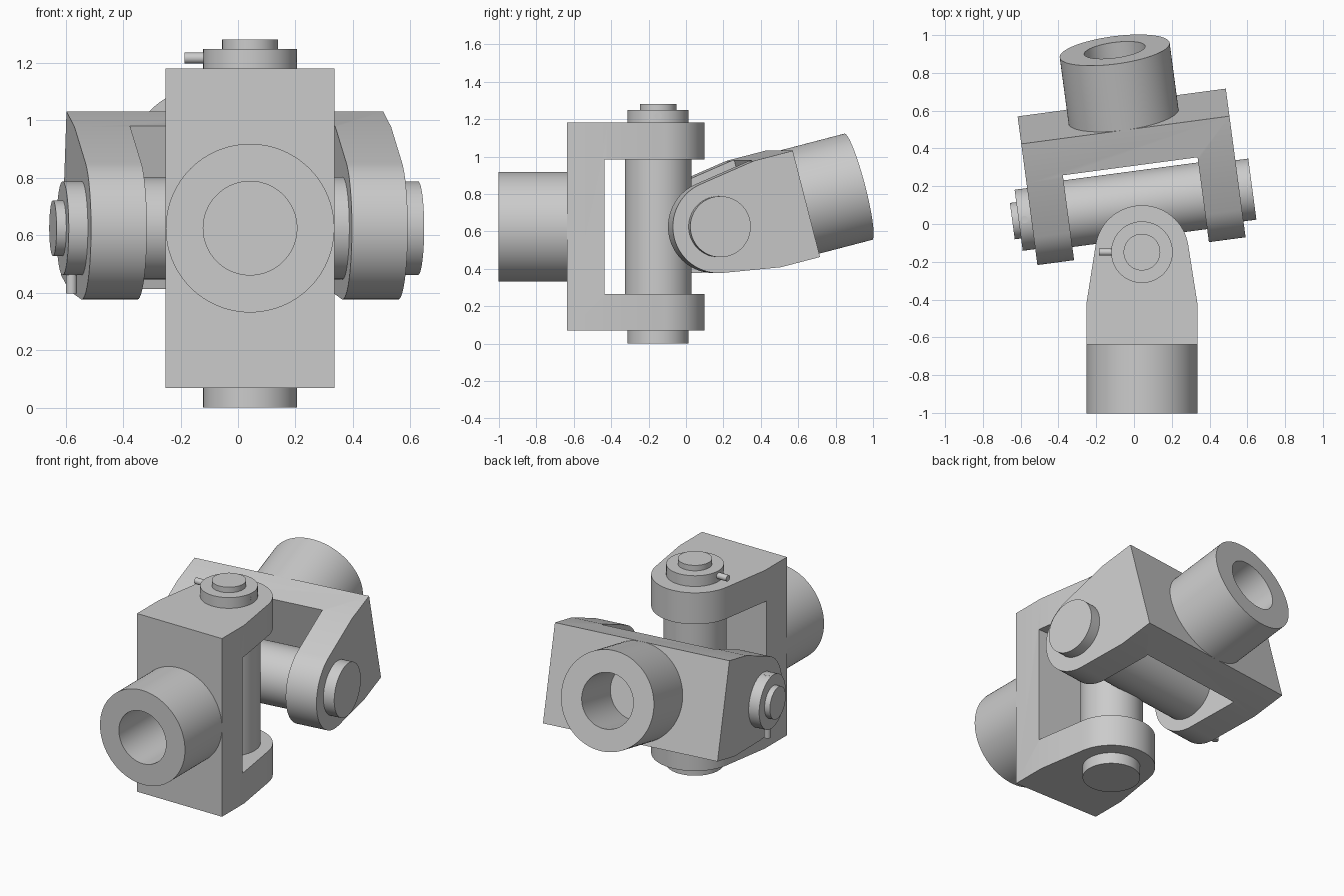
import bpy, bmesh
from math import sin, cos, pi, radians
from mathutils import Vector, Matrix

if "Cube" in bpy.data.objects:
    bpy.data.objects.remove(bpy.data.objects["Cube"])

# Local frame of each half: pin along Z through the origin, tube towards -Y
SEG = 96
ARM_R, HALF_W, HALF_H, GAP = 0.248, 0.2935, 0.556, 0.36
KNEE, PLATE, END = -0.27, -0.488, -0.853
PIN_R, BODY_R = 0.163, 0.178


def finish(bm, name, mat):
    bmesh.ops.remove_doubles(bm, verts=bm.verts, dist=1e-5)
    bmesh.ops.recalc_face_normals(bm, faces=bm.faces)
    me = bpy.data.meshes.new(name)
    bm.to_mesh(me)
    bm.free()
    ob = bpy.data.objects.new(name, me)
    bpy.context.collection.objects.link(ob)
    ob.matrix_world = mat
    return ob


def select(ob):
    bpy.ops.object.select_all(action='DESELECT')
    ob.select_set(True)
    bpy.context.view_layer.objects.active = ob


def smooth(ob):
    select(ob)
    bpy.ops.object.shade_smooth_by_angle(angle=radians(25))


def lathe(name, profile, mat, closed=False):
    """Turn (radius, height) points about local Z."""
    bm = bmesh.new()
    vs = [bm.verts.new((r, 0, h)) for r, h in profile]
    es = [bm.edges.new(p) for p in zip(vs, vs[1:])]
    if closed:
        es.append(bm.edges.new((vs[-1], vs[0])))
    bmesh.ops.spin(bm, geom=vs + es, cent=(0, 0, 0), axis=(0, 0, 1),
                   angle=2 * pi, steps=SEG)
    ob = finish(bm, name, mat)
    smooth(ob)
    return ob


def prism(name, outline, z0, z1, mat):
    bm = bmesh.new()
    face = bm.faces.new([bm.verts.new((x, y, z0)) for x, y in outline])
    new = bmesh.ops.extrude_face_region(bm, geom=[face])['geom']
    bmesh.ops.translate(bm, vec=(0, 0, z1 - z0),
                        verts=[v for v in new if isinstance(v, bmesh.types.BMVert)])
    return finish(bm, name, mat)


def yoke(prefix, mat):
    # fork: rounded, tapered outline with a slot cut between the arms
    a0 = radians(9.5)
    arc = [a0 + (pi - 2 * a0) * i / 40 for i in range(41)]
    outline = [(HALF_W, PLATE), (HALF_W, KNEE)]
    outline += [(ARM_R * cos(a), ARM_R * sin(a)) for a in arc]
    outline += [(-HALF_W, KNEE), (-HALF_W, PLATE)]
    fork = prism(prefix + "_fork", outline, -HALF_H, HALF_H, mat)
    slot = prism("slot_cutter", [(-1, -0.288), (1, -0.288), (1, 1), (-1, 1)], -GAP, GAP, mat)
    slot.hide_render = True
    mod = fork.modifiers.new("slot", 'BOOLEAN')
    mod.operation, mod.object, mod.solver = 'DIFFERENCE', slot, 'EXACT'
    select(fork)
    bpy.ops.object.modifier_apply(modifier="slot")
    bpy.data.objects.remove(slot)
    smooth(fork)
    # shaft socket, its bore stopping at the fork plate
    turn = Matrix.Rotation(radians(90), 4, 'X')
    lathe(prefix + "_socket", [(0.2935, -PLATE), (0.2935, -END), (PIN_R, -END), (PIN_R, -PLATE)],
          mat @ turn, closed=True)


def pin(prefix, mat):
    # stepped pin with collar and end stub
    lathe(prefix + "_pin", [(0, -0.625), (PIN_R, -0.625), (PIN_R, -GAP), (BODY_R, -GAP),
                            (BODY_R, GAP), (PIN_R, GAP), (PIN_R, 0.623), (0.097, 0.623),
                            (0.097, 0.657), (0, 0.657)], mat)
    # locking peg through the collar
    place = mat @ Matrix.Translation((0, 0, 0.592)) @ Matrix.Rotation(radians(-90), 4, 'Y')
    lathe(prefix + "_locking_peg", [(0, -0.163), (0.019, -0.163), (0.019, 0.228), (0, 0.228)], place)


def frame(x, y, z, origin):
    m = Matrix((x, y, z)).transposed().to_4x4()
    m.translation = origin
    return m


# front half stands square to the axes
front = Matrix.Translation((0.042, -0.149, 0.625))
yoke("front", front)
pin("front", front)

# rear half: pin turned in plan, fork also tilted up about its pin
turn, tilt = radians(7.6), radians(14.5)
centre = Vector((0.007, 0.102, 0.625))
axis = Vector((-cos(turn), -sin(turn), 0))
back = Vector((-sin(turn) * cos(tilt), cos(turn) * cos(tilt), sin(tilt)))
yoke("rear", frame((-back).cross(axis), -back, axis, centre))
up = Vector((0, 0, 1))
pin("rear", frame(up, axis.cross(up), axis, centre))
